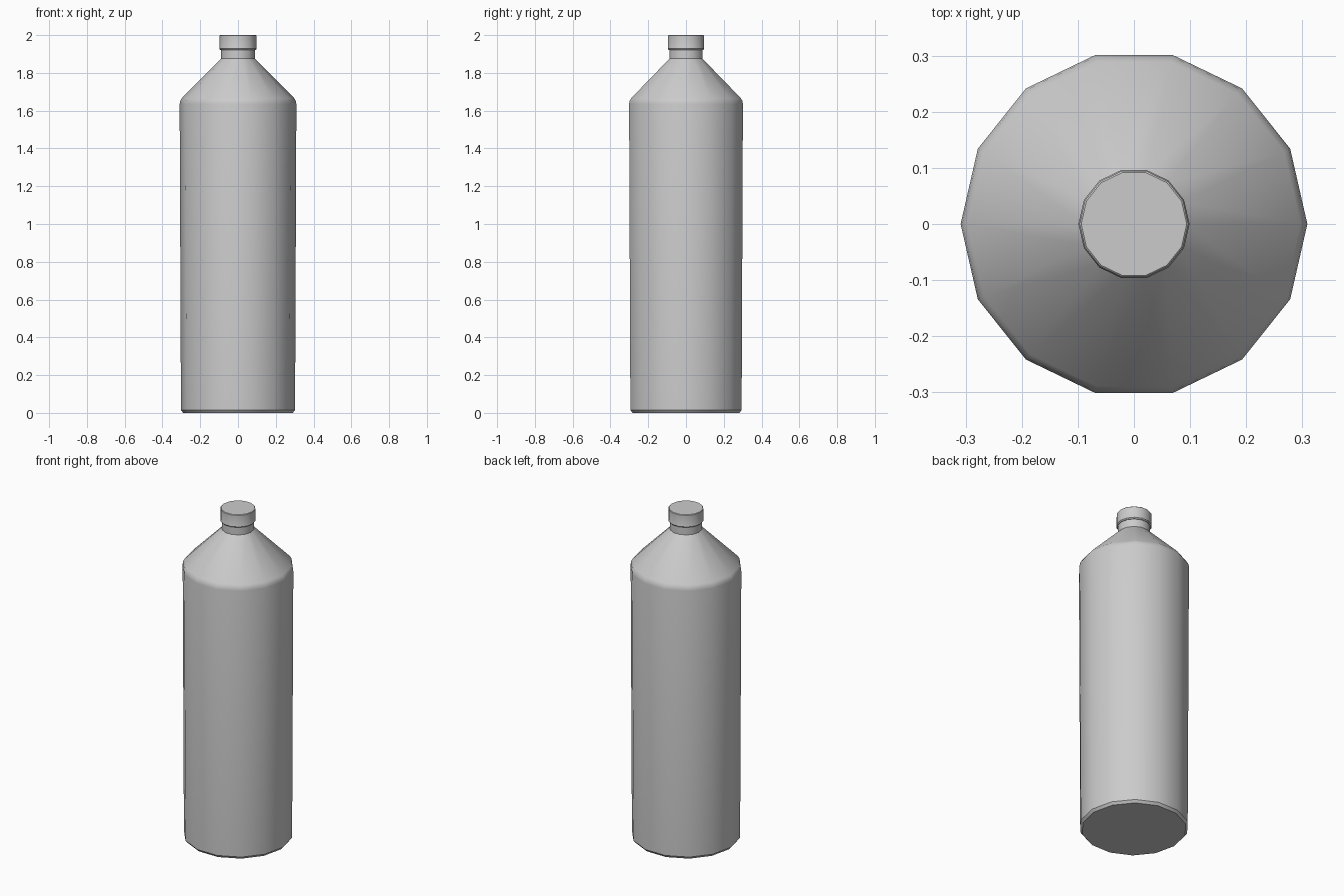
import bpy, bmesh, math

SIDES = 14

cube = bpy.data.objects.get("Cube")
if cube:
    bpy.data.objects.remove(cube, do_unlink=True)

grey = bpy.data.materials.new("light grey plastic")
grey.use_nodes = True
colour = (0.6, 0.6, 0.6, 1)
grey.diffuse_color = colour
grey.node_tree.nodes["Principled BSDF"].inputs["Base Color"].default_value = colour


def lathe(name, profile):
    """Closed turned solid from (radius, height) pairs, listed bottom to top."""
    bm = bmesh.new()
    rings = []
    for r, z in profile:
        angles = [2 * math.pi * i / SIDES for i in range(SIDES)]
        rings.append([bm.verts.new((r * math.cos(a), r * math.sin(a), z)) for a in angles])
    for low, high in zip(rings, rings[1:]):
        for i in range(SIDES):
            j = (i + 1) % SIDES
            bm.faces.new((low[i], low[j], high[j], high[i]))
    bm.faces.new(list(reversed(rings[0])))
    bm.faces.new(rings[-1])
    mesh = bpy.data.meshes.new(name)
    bm.to_mesh(mesh)
    bm.free()
    mesh.materials.append(grey)
    obj = bpy.data.objects.new(name, mesh)
    bpy.context.collection.objects.link(obj)
    bpy.ops.object.select_all(action="DESELECT")
    obj.select_set(True)
    bpy.context.view_layer.objects.active = obj
    bpy.ops.object.shade_smooth_by_angle(angle=math.radians(35))
    return obj


# Body with a chamfered base, slight taper, rounded shoulder and short neck
lathe("bottle_body", [
    (0.290, 0.0), (0.302, 0.015), (0.309, 1.635), (0.306, 1.652),
    (0.297, 1.667), (0.090, 1.875), (0.090, 1.93),
])

# Screw cap with a thin lip at its lower edge
lathe("cap", [(0.094, 1.922), (0.099, 1.928), (0.097, 1.934), (0.097, 1.997), (0.094, 2.0)])
